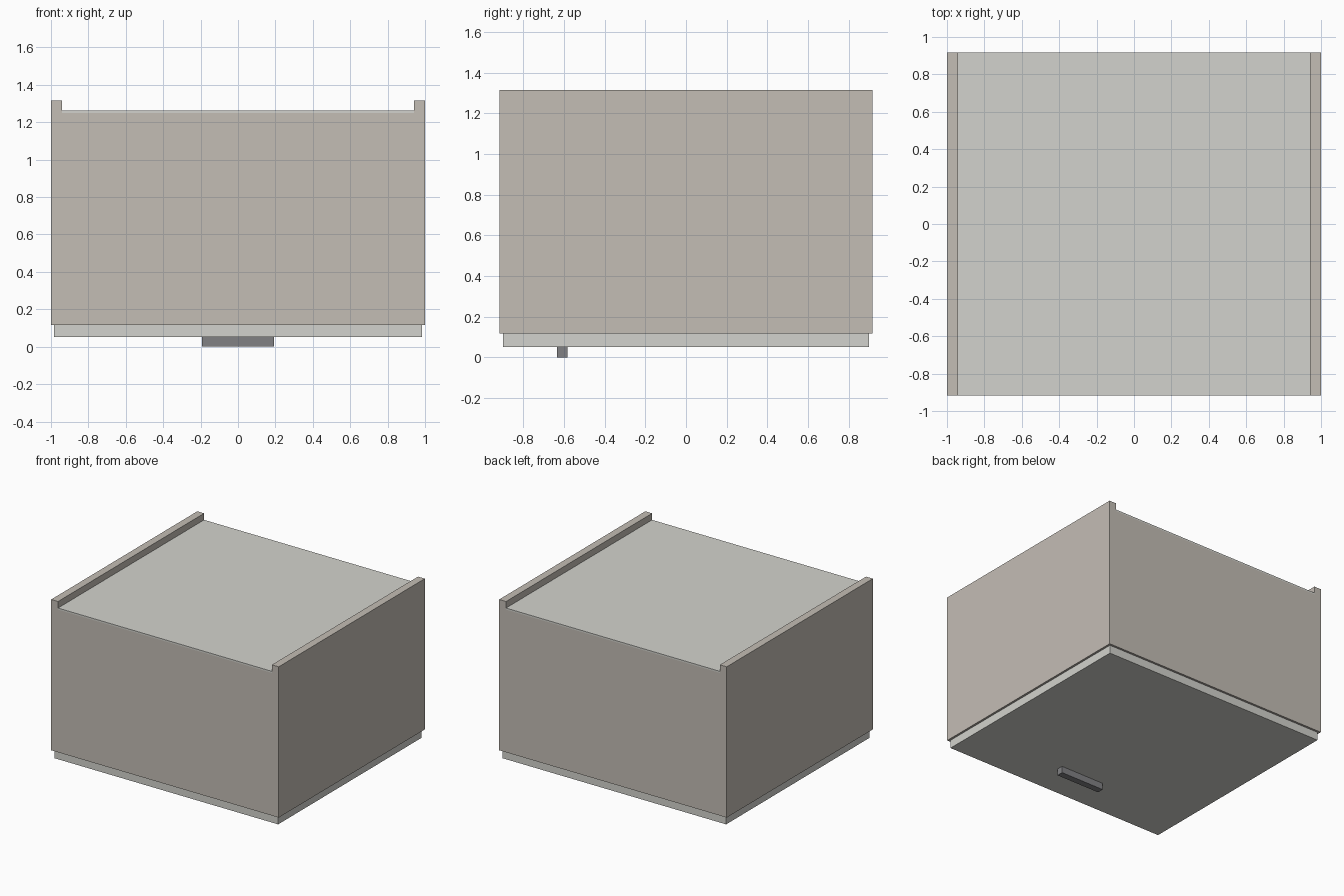
import bpy

if "Cube" in bpy.data.objects:
    bpy.data.objects.remove(bpy.data.objects["Cube"])


def material(name, rgb):
    m = bpy.data.materials.new(name)
    m.diffuse_color = (*rgb, 1)
    m.use_nodes = True
    m.node_tree.nodes["Principled BSDF"].inputs["Base Color"].default_value = m.diffuse_color
    return m


CARCASS = material("carcass_beige", (0.55, 0.51, 0.46))
PANEL = material("panel_off_white", (0.65, 0.65, 0.61))
METAL = material("handle_grey", (0.22, 0.22, 0.23))


def box(name, lo, hi, mat):
    """Box spanning two opposite corners."""
    bpy.ops.mesh.primitive_cube_add(size=1, location=[(a + b) / 2 for a, b in zip(lo, hi)])
    ob = bpy.context.object
    ob.name = name
    ob.scale = [b - a for a, b in zip(lo, hi)]
    bpy.ops.object.transform_apply(location=False, rotation=False, scale=True)
    ob.data.materials.append(mat)
    return ob


W, D, T = 1.0, 0.917, 0.06            # half width, half depth, board thickness
Z0, ZB, ZP, Z1 = 0.117, 1.25, 1.263, 1.315  # carcass start, board end, panel end, side end

# Carcass: paired side boards and the end boards between them
for s, side, end in ((-1, "left", "front"), (1, "right", "back")):
    x = sorted((s * W, s * (W - T)))
    y = sorted((s * D, s * (D - T)))
    box(f"{side}_side_board", (x[0], -D, Z0), (x[1], D, Z1), CARCASS)
    box(f"{end}_end_board", (-W + T, y[0], Z0), (W - T, y[1], ZB), CARCASS)

# Thin panel recessed between the sides
box("recessed_panel", (-W + T, -D, ZB), (W - T, D, ZP), PANEL)

# Door closing the underside, slightly smaller than the carcass
box("door", (-0.983, -0.9, 0.052), (0.983, 0.9, Z0), PANEL)

# Bar handle on the door
box("door_handle", (-0.192, -0.635, 0), (0.192, -0.583, 0.052), METAL)
